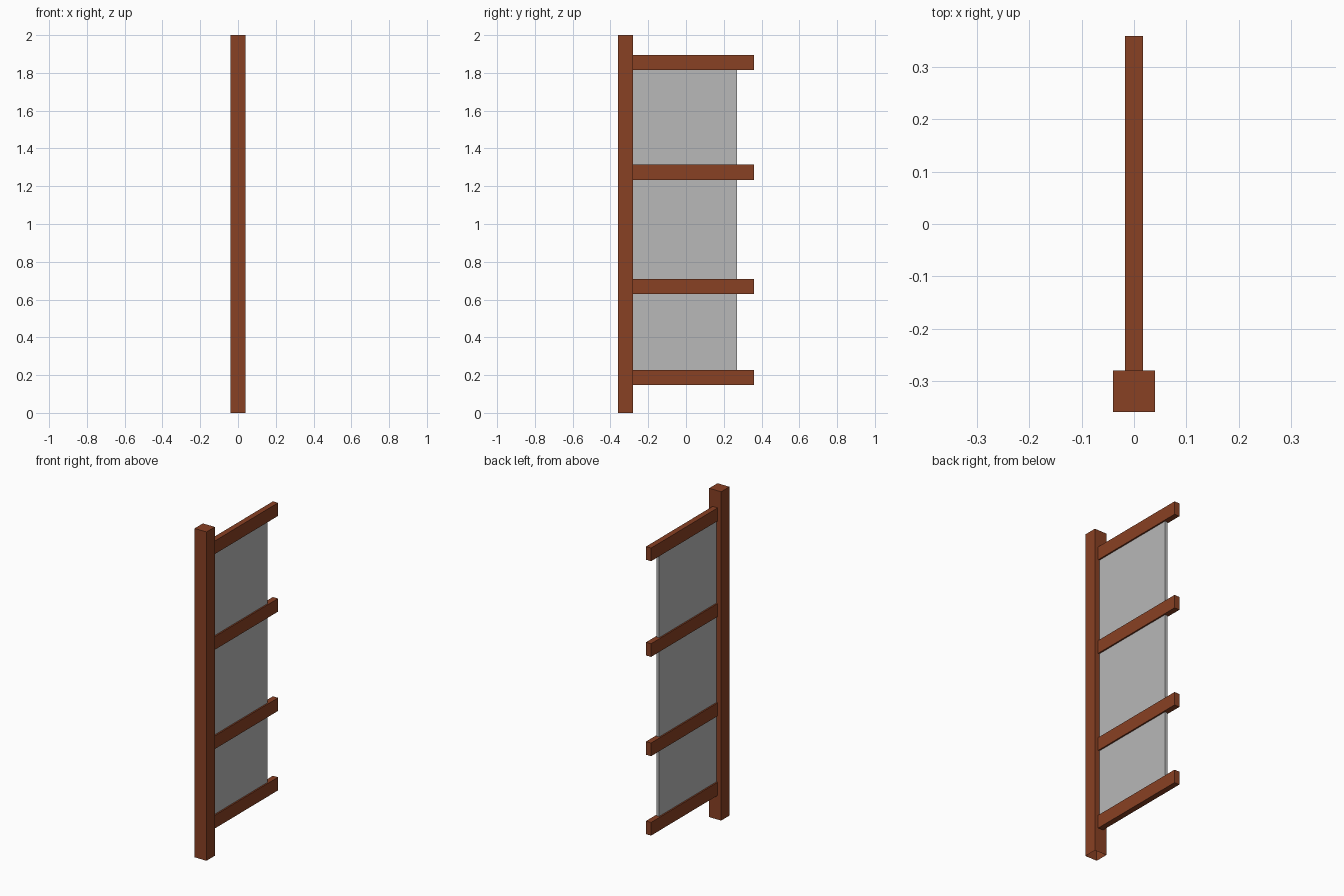
import bpy
import bmesh
from mathutils import Vector

cube = bpy.data.objects.get("Cube")
if cube:
    bpy.data.objects.remove(cube, do_unlink=True)


def make_material(name, color):
    mat = bpy.data.materials.new(name)
    mat.use_nodes = True
    mat.diffuse_color = color
    mat.node_tree.nodes["Principled BSDF"].inputs["Base Color"].default_value = color
    return mat


def box(name, low, high, mat, open_bottom=False):
    low, high = Vector(low), Vector(high)
    bm = bmesh.new()
    bmesh.ops.create_cube(bm, size=1)
    bmesh.ops.scale(bm, vec=high - low, verts=bm.verts)
    if open_bottom:
        bm.normal_update()
        under = [f for f in bm.faces if f.normal.z < -0.9]
        bmesh.ops.delete(bm, geom=under, context="FACES_ONLY")
    mesh = bpy.data.meshes.new(name)
    bm.to_mesh(mesh)
    bm.free()
    mesh.materials.append(mat)
    obj = bpy.data.objects.new(name, mesh)
    obj.location = (low + high) / 2
    bpy.context.collection.objects.link(obj)
    return obj


wood = make_material("brown wood", (0.25, 0.052, 0.017, 1))
grey = make_material("grey panel", (0.48, 0.48, 0.48, 1))

# Upright post, hollow underneath
box("post", (-0.04, -0.36, 0), (0.04, -0.28, 2), wood, open_bottom=True)

# Horizontal rails reaching back from the post
rail_height = 0.08
rail_bottoms = [0.147, 0.63, 1.234, 1.816]
for i, z in enumerate(rail_bottoms):
    box(f"rail_{i + 1}", (-0.017, -0.28, z), (0.017, 0.36, z + rail_height), wood)

# Thin panels filling the gaps between rails
for i, (lower, upper) in enumerate(zip(rail_bottoms, rail_bottoms[1:])):
    box(f"panel_{i + 1}", (-0.008, -0.28, lower + rail_height), (0.008, 0.27, upper), grey)
